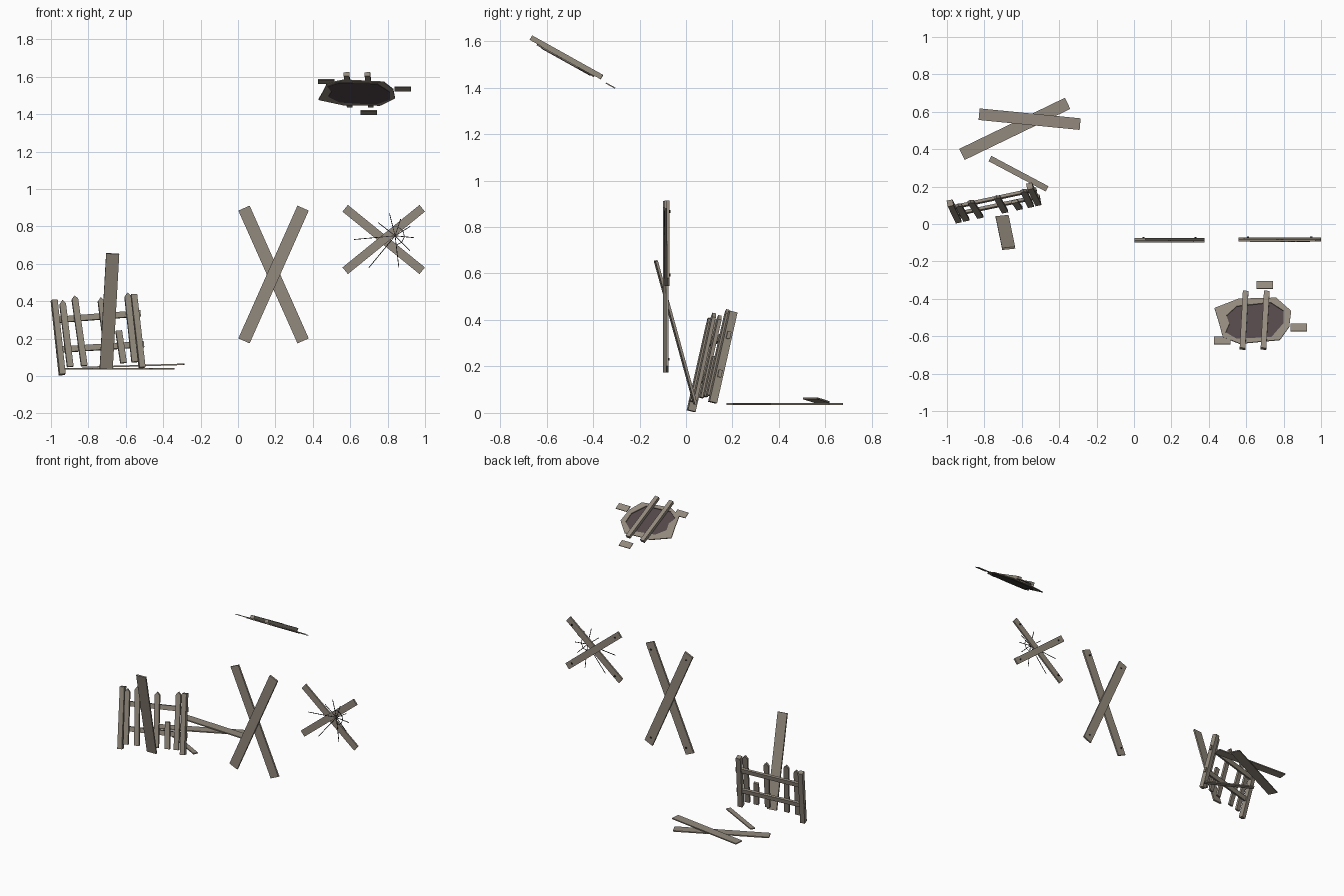
import bpy, bmesh, math
from mathutils import Vector

cube = bpy.data.objects.get("Cube")
if cube:
    bpy.data.objects.remove(cube, do_unlink=True)


def material(name, rgb):
    m = bpy.data.materials.new(name)
    m.use_nodes = True
    m.diffuse_color = (*rgb, 1)
    m.node_tree.nodes["Principled BSDF"].inputs["Base Color"].default_value = (*rgb, 1)
    return m


WOOD = material("weathered_wood", (0.29, 0.253, 0.205))
HOLE = material("dark_hole", (0.085, 0.062, 0.065))
IRON = material("dark_iron", (0.025, 0.022, 0.025))


def finish(name, bm, mat):
    bmesh.ops.recalc_face_normals(bm, faces=bm.faces)
    mesh = bpy.data.meshes.new(name)
    bm.to_mesh(mesh)
    bm.free()
    mesh.materials.append(mat)
    obj = bpy.data.objects.new(name, mesh)
    bpy.context.collection.objects.link(obj)
    return obj


def plank(name, start, end, width, thick, side, point=0, mat=WOOD):
    """Board from start to end; side hints at the width direction, point sharpens the end."""
    start, end, side = Vector(start), Vector(end), Vector(side)
    along = (end - start).normalized()
    side = (side - along * side.dot(along)).normalized()
    normal = along.cross(side)
    length, h = (end - start).length, width / 2
    profile = [(-h, 0), (h, 0), (h, length - point)]
    if point:
        profile.append((0, length))
    profile.append((-h, length - point))
    bm = bmesh.new()
    face = bm.faces.new([bm.verts.new(start + side * u + along * v - normal * thick / 2)
                         for u, v in profile])
    new = bmesh.ops.extrude_face_region(bm, geom=[face])["geom"]
    bmesh.ops.translate(bm, vec=normal * thick,
                        verts=[v for v in new if isinstance(v, bmesh.types.BMVert)])
    return finish(name, bm, mat)


def nail(name, x, y, z):
    bpy.ops.mesh.primitive_cylinder_add(vertices=8, radius=0.006, depth=0.007,
                                        location=(x, y, z), rotation=(math.pi / 2, 0, 0))
    bpy.context.object.name = name
    bpy.context.object.data.materials.append(IRON)


X, Y, Z = (1, 0, 0), (0, 1, 0), (0, 0, 1)


# Crossed boards with nails on the back
def cross(name, cx, cz, dx, dz, width, y, thick, inset):
    for s, label in ((1, "front"), (-1, "back")):
        py = y - s * thick / 2
        plank(f"{name}_{label}_board", (cx - s * dx, py, cz - dz), (cx + s * dx, py, cz + dz),
              width, thick, X)
        for t in (-1, 1):
            nail(f"{name}_{label}_nail", cx + s * t * dx * inset, y + thick + 0.001,
                 cz + t * dz * inset)


cross("large_cross", 0.19, 0.543, 0.158, 0.355, 0.066, -0.087, 0.0125, 0.88)
cross("small_cross", 0.779, 0.73, 0.206, 0.167, 0.046, -0.082, 0.011, 0.82)

# Cobweb on the small cross: spokes and a few linking threads
hub = Vector((0.84, -0.094, 0.75))
spokes = [(-0.22, -0.02), (-0.09, 0.07), (-0.03, 0.12), (0.03, 0.09), (0.08, 0.05),
          (0.1, -0.01), (0.08, -0.08), (0.02, -0.17), (-0.14, -0.17)]
tips = [hub + Vector((dx, 0, dz)) for dx, dz in spokes]
for tip in tips:
    plank("web_spoke", hub, tip, 0.002, 0.004, Y, mat=IRON)
ring = [hub + (t - hub).normalized() * 0.05 for t in tips]
for a, b in zip(ring[2:7], ring[3:8]):
    plank("web_thread", a, b, 0.002, 0.0035, Y, mat=IRON)

# Boarded hole on a sloping roof plane
SLOPE = -0.556


def roof(x, y, lift=0):
    return Vector((x, y, 1.228 + SLOPE * y + lift))


outer = [(0.43, -0.45), (0.56, -0.40), (0.76, -0.395), (0.84, -0.465), (0.83, -0.55),
         (0.78, -0.62), (0.565, -0.64), (0.475, -0.605), (0.455, -0.53)]
inner = [(0.495, -0.49), (0.55, -0.44), (0.73, -0.42), (0.8, -0.465), (0.8, -0.53),
         (0.735, -0.605), (0.55, -0.615), (0.49, -0.58), (0.51, -0.535)]
# The backing sits under the rim and reaches a little past its opening
backing = [(0.645 + (x - 0.645) * 1.08, -0.52 + (y + 0.52) * 1.08) for x, y in inner]


def sheet(name, loops, mat, thick, lift):
    bm = bmesh.new()
    rows = [[bm.verts.new(roof(x, y, lift)) for x, y in loop] for loop in loops]
    if len(rows) == 1:
        bm.faces.new(rows[0])
    else:
        a, b = rows
        for i in range(len(a)):
            j = (i + 1) % len(a)
            bm.faces.new((a[i], a[j], b[j], b[i]))
    obj = finish(name, bm, mat)
    mod = obj.modifiers.new("thickness", "SOLIDIFY")
    mod.thickness, mod.offset = thick, 0


sheet("hole_rim", [outer, inner], WOOD, 0.006, 0)
sheet("hole_backing", [backing], HOLE, 0.003, -0.005)
for x0, x1 in ((0.58, 0.597), (0.692, 0.71)):
    plank("hole_board", roof(x0, -0.667, 0.016), roof(x1, -0.362, 0.016), 0.03, 0.022, X)
for x, y in ((0.7, -0.325), (0.882, -0.553), (0.472, -0.622)):
    plank("loose_shingle", roof(x - 0.044, y), roof(x + 0.044, y), 0.046, 0.005, (0, 1, SLOPE))


# Broken fence: leaning back and turned a little
def fence(x, z, offset=0):
    return (x, 0.02 + 0.195 * (x + 0.94) + 0.248 * z + offset, z)


ALONG = (1, 0.2, 0)
for label, xb, zb, xt, zt in (("right", -0.94, 0.008, -0.983, 0.405),
                              ("left", -0.513, 0.045, -0.558, 0.435)):
    plank(f"fence_post_{label}", fence(xb, zb), fence(xt, zt), 0.032, 0.034, ALONG)
for z0, z1, x1 in ((0.3, 0.335, -0.522), (0.14, 0.17, -0.504)):
    plank("fence_rail", fence(-0.972, z0), fence(x1, z1), 0.032, 0.016, (0, 0.25, 1))
for xb, zb, xt, zt, tip in ((-0.897, 0.05, -0.94, 0.405, 0.02), (-0.822, 0.055, -0.875, 0.43, 0.02),
                            (-0.69, 0.065, -0.735, 0.42, 0.02), (-0.612, 0.07, -0.638, 0.242, 0),
                            (-0.552, 0.075, -0.592, 0.445, 0.02)):
    plank("fence_picket", fence(xb, zb, -0.018), fence(xt, zt, -0.018), 0.034, 0.016, ALONG, tip)

# Tall board leaning on the fence, and boards lying behind it
plank("leaning_board", (-0.705, 0.04, 0.038), (-0.67, -0.13, 0.655), 0.07, 0.011, (1, 0.1, 0))
plank("ground_board_long", (-0.92, 0.372, 0.038), (-0.355, 0.645, 0.038), 0.066, 0.008, Y)
plank("ground_board_crossing", (-0.828, 0.587, 0.046), (-0.288, 0.534, 0.063), 0.062, 0.008, Y)
plank("ground_board_short", (-0.77, 0.35, 0.038), (-0.465, 0.188, 0.038), 0.032, 0.008, Y)
